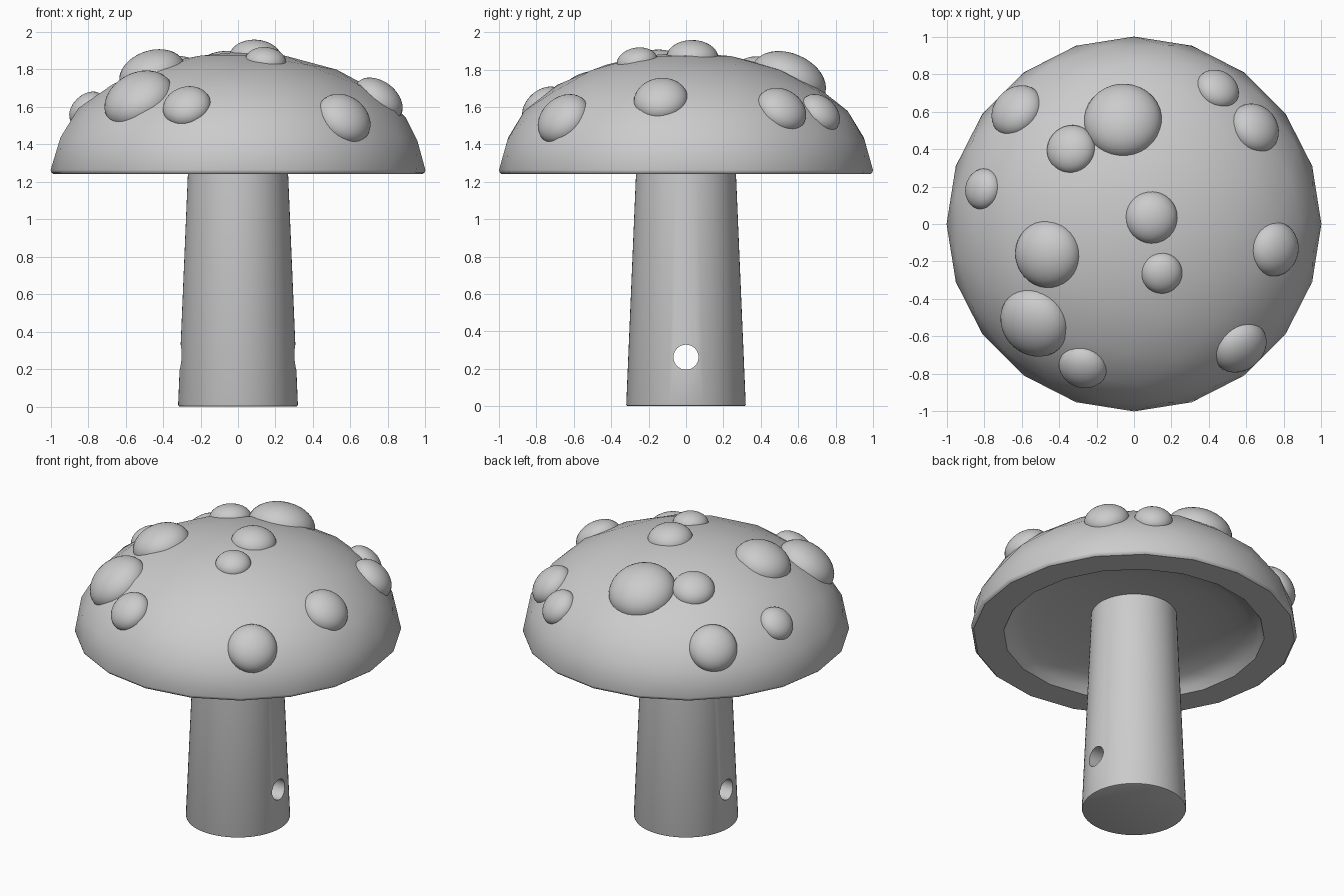
import bpy, bmesh
from math import pi, sqrt, atan2
from mathutils import Matrix, Vector

default = bpy.data.objects.get("Cube")
if default:
    bpy.data.objects.remove(default, do_unlink=True)

BASE_Z, EQUATOR_Z, CAP_H = 1.24, 1.262, 0.63

# One plain grey for the whole model
grey = bpy.data.materials.new("light_grey")
grey.use_nodes = True
grey.diffuse_color = (0.6, 0.6, 0.6, 1)
grey.node_tree.nodes["Principled BSDF"].inputs["Base Color"].default_value = (0.6, 0.6, 0.6, 1)


def make_object(name, bm):
    bmesh.ops.recalc_face_normals(bm, faces=bm.faces)
    mesh = bpy.data.meshes.new(name)
    bm.to_mesh(mesh)
    bm.free()
    mesh.materials.append(grey)
    obj = bpy.data.objects.new(name, mesh)
    bpy.context.collection.objects.link(obj)
    return obj


def activate(obj):
    bpy.ops.object.select_all(action="DESELECT")
    obj.select_set(True)
    bpy.context.view_layer.objects.active = obj


def smooth(obj, angle):
    activate(obj)
    bpy.ops.object.shade_smooth_by_angle(angle=angle)


def place_dome(verts, radius, height, base):
    for v in verts:
        v.co = (v.co.x * radius, v.co.y * radius, base + v.co.z * height)


def add_ring(bm, source, scale, z):
    return [bm.verts.new((v.co.x * scale, v.co.y * scale, z)) for v in source]


# Cap: one faceted half ball, copied and shrunk for the hollow underneath
bm = bmesh.new()
bmesh.ops.create_icosphere(bm, subdivisions=3, radius=1)
bmesh.ops.delete(bm, geom=[v for v in bm.verts if v.co.z < -0.01], context="VERTS")
dome = list(bm.verts)
equator = sorted((v for v in dome if v.co.z < 0.01), key=lambda v: atan2(v.co.y + 0.01, v.co.x))
copy = bmesh.ops.duplicate(bm, geom=dome + list(bm.edges) + list(bm.faces))
twin = copy["vert_map"]
hollow = [twin[v] for v in equator]
place_dome([twin[v] for v in dome], 0.8, 0.145, BASE_Z)
place_dome(dome, 1.0, CAP_H, EQUATOR_Z)

# Rolled rim and flat underside border between the two domes
rings = [equator, add_ring(bm, equator, 0.996, 1.249), add_ring(bm, equator, 0.985, BASE_Z), hollow]
for a, b in zip(rings, rings[1:]):
    for i in range(len(a)):
        bm.faces.new((a[i - 1], a[i], b[i], b[i - 1]))
smooth(make_object("cap", bm), pi / 5)

# Stem: tapered post with a softened foot
bm = bmesh.new()
bmesh.ops.create_cone(bm, cap_ends=True, segments=64, radius1=0.32, radius2=0.26,
                      depth=1.42, matrix=Matrix.Translation((0, 0, 0.71)))
foot = [e for e in bm.edges if all(v.co.z < 0.01 for v in e.verts)]
bmesh.ops.bevel(bm, geom=foot, offset=0.01, segments=2, affect="EDGES", profile=0.5)
stem = make_object("stem", bm)

# Cross hole drilled from side to side
bm = bmesh.new()
bmesh.ops.create_cone(bm, cap_ends=True, segments=32, radius1=0.067, radius2=0.067, depth=1,
                      matrix=Matrix.Translation((0, 0, 0.262)) @ Matrix.Rotation(pi / 2, 4, "Y"))
drill = make_object("hole_cutter", bm)
drill.hide_render = True
cut = stem.modifiers.new("cross_hole", "BOOLEAN")
cut.operation = "DIFFERENCE"
cut.solver = "EXACT"
cut.object = drill
activate(stem)
bpy.ops.object.modifier_apply(modifier=cut.name)
bpy.data.objects.remove(drill, do_unlink=True)
smooth(stem, pi / 6)

# Spots: flattened balls (x, y, radius) sunk slightly into the dome
spots = [
    (-0.06, 0.565, 0.205), (-0.34, 0.405, 0.13), (0.095, 0.035, 0.137),
    (0.15, -0.265, 0.108), (-0.47, -0.165, 0.177), (-0.545, -0.54, 0.19),
    (-0.278, -0.777, 0.128), (0.58, -0.672, 0.15), (0.765, -0.137, 0.143),
    (0.66, 0.522, 0.137), (0.455, 0.732, 0.116), (-0.64, 0.618, 0.147),
    (-0.82, 0.19, 0.108),
]
for i, (x, y, r) in enumerate(spots, 1):
    rise = CAP_H * sqrt(1 - x * x - y * y)
    normal = Vector((x, y, rise / CAP_H ** 2)).normalized()
    center = Vector((x, y, EQUATOR_Z + rise)) - normal * r * 0.2
    seat = (Matrix.Translation(center)
            @ normal.to_track_quat("Z", "Y").to_matrix().to_4x4()
            @ Matrix.Diagonal((r * 1.02, r * 1.02, r * 0.7, 1)))
    bm = bmesh.new()
    bmesh.ops.create_uvsphere(bm, u_segments=32, v_segments=20, radius=1, matrix=seat)
    smooth(make_object(f"spot_{i}", bm), pi / 3)
